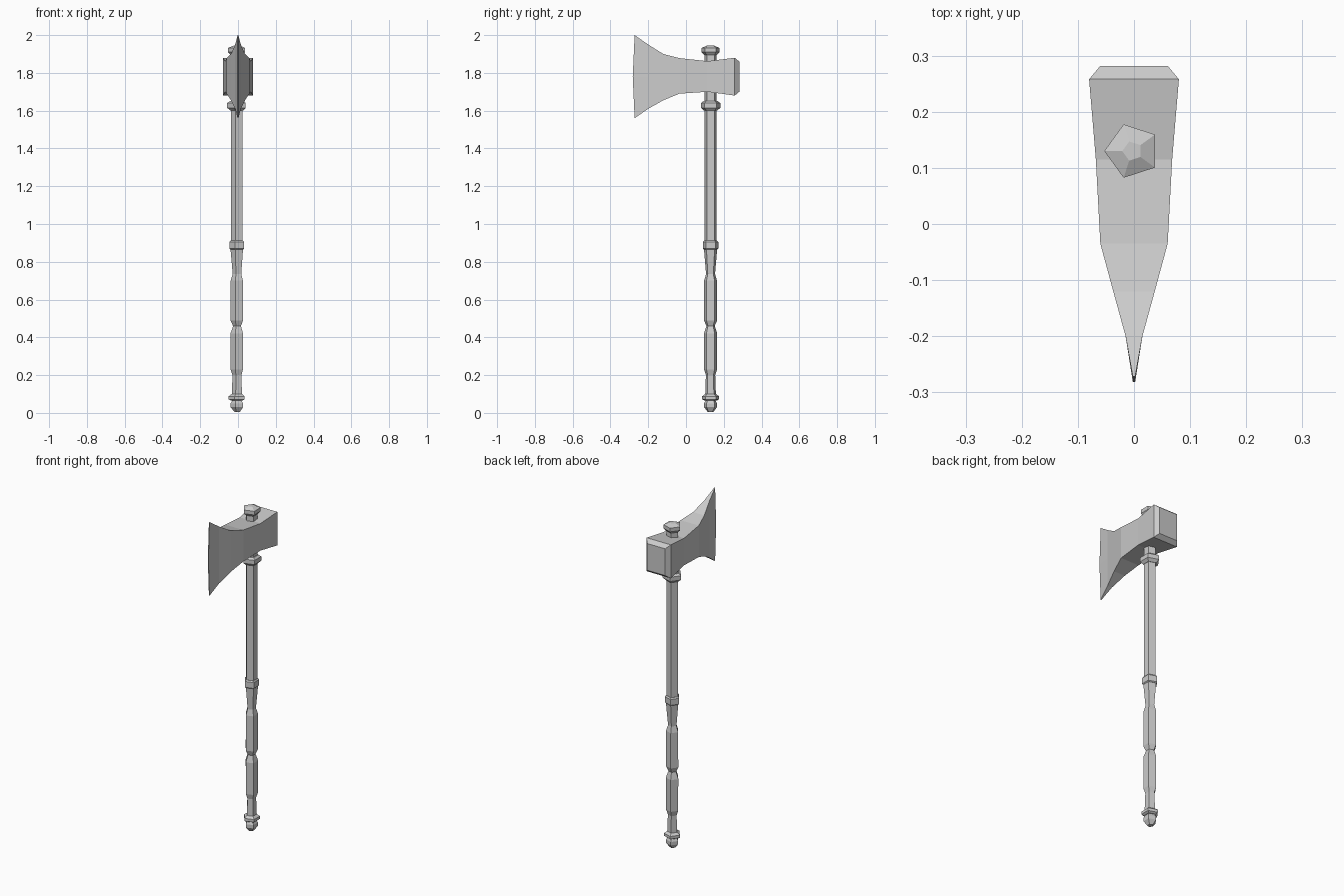
import bpy
import bmesh
from math import cos, sin, pi

cube = bpy.data.objects.get("Cube")
if cube:
    bpy.data.objects.remove(cube, do_unlink=True)

grey = bpy.data.materials.new("plain grey")
grey.use_nodes = True
colour = (0.6, 0.6, 0.6, 1)
grey.diffuse_color = colour
grey.node_tree.nodes["Principled BSDF"].inputs["Base Color"].default_value = colour


def loft(name, rings):
    """Skin a list of equal-length rings and cap both ends."""
    bm = bmesh.new()
    loops = [[bm.verts.new(p) for p in ring] for ring in rings]
    n = len(loops[0])
    for a, b in zip(loops, loops[1:]):
        for i in range(n):
            j = (i + 1) % n
            bm.faces.new((a[i], a[j], b[j], b[i]))
    bm.faces.new(loops[0])
    bm.faces.new(loops[-1])
    bmesh.ops.recalc_face_normals(bm, faces=bm.faces)
    mesh = bpy.data.meshes.new(name)
    bm.to_mesh(mesh)
    bm.free()
    mesh.materials.append(grey)
    obj = bpy.data.objects.new(name, mesh)
    bpy.context.collection.objects.link(obj)


def turned(name, profile):
    """Five-sided part around the handle axis, from (radius, height) pairs."""
    angles = [pi + i * 2 * pi / 5 for i in range(5)]
    loft(name, [[(r * cos(a) - 0.003, 0.13 + r * sin(a), z) for a in angles]
                for r, z in profile])


# Handle, from the pommel up
turned("pommel", [(0.016, 0.005), (0.036, 0.03), (0.036, 0.05), (0.022, 0.075)])
turned("pommel_ring", [(0.036, 0.066), (0.047, 0.072), (0.047, 0.088), (0.03, 0.1)])
turned("grip", [(0.03, 0.09), (0.026, 0.2), (0.036, 0.23), (0.037, 0.42),
                (0.023, 0.46), (0.037, 0.49), (0.036, 0.7), (0.025, 0.735),
                (0.037, 0.87)])
turned("grip_ring", [(0.037, 0.865), (0.043, 0.87), (0.043, 0.905), (0.036, 0.912)])
turned("shaft", [(0.034, 0.9), (0.034, 1.92)])
turned("collar", [(0.037, 1.6), (0.054, 1.615), (0.054, 1.64), (0.04, 1.65)])
turned("top_knob", [(0.035, 1.895), (0.05, 1.91), (0.05, 1.932), (0.018, 1.945)])

# Axe head: (y, y at mid height, half width, bottom, top) from edge to hammer face
sections = [(-0.272, -0.282, 0.002, 1.56, 2.0),
            (-0.2, -0.2, 0.015, 1.61, 1.95),
            (-0.12, -0.12, 0.037, 1.655, 1.9),
            (-0.035, -0.035, 0.06, 1.69, 1.878),
            (0.115, 0.115, 0.068, 1.7, 1.862),
            (0.258, 0.258, 0.08, 1.68, 1.88),
            (0.282, 0.282, 0.06, 1.7, 1.86)]
loft("axe_head", [[(-w, y, low), (w, y, low), (w, mid, (low + top) / 2),
                   (w, y, top), (-w, y, top), (-w, mid, (low + top) / 2)]
                  for y, mid, w, low, top in sections])
